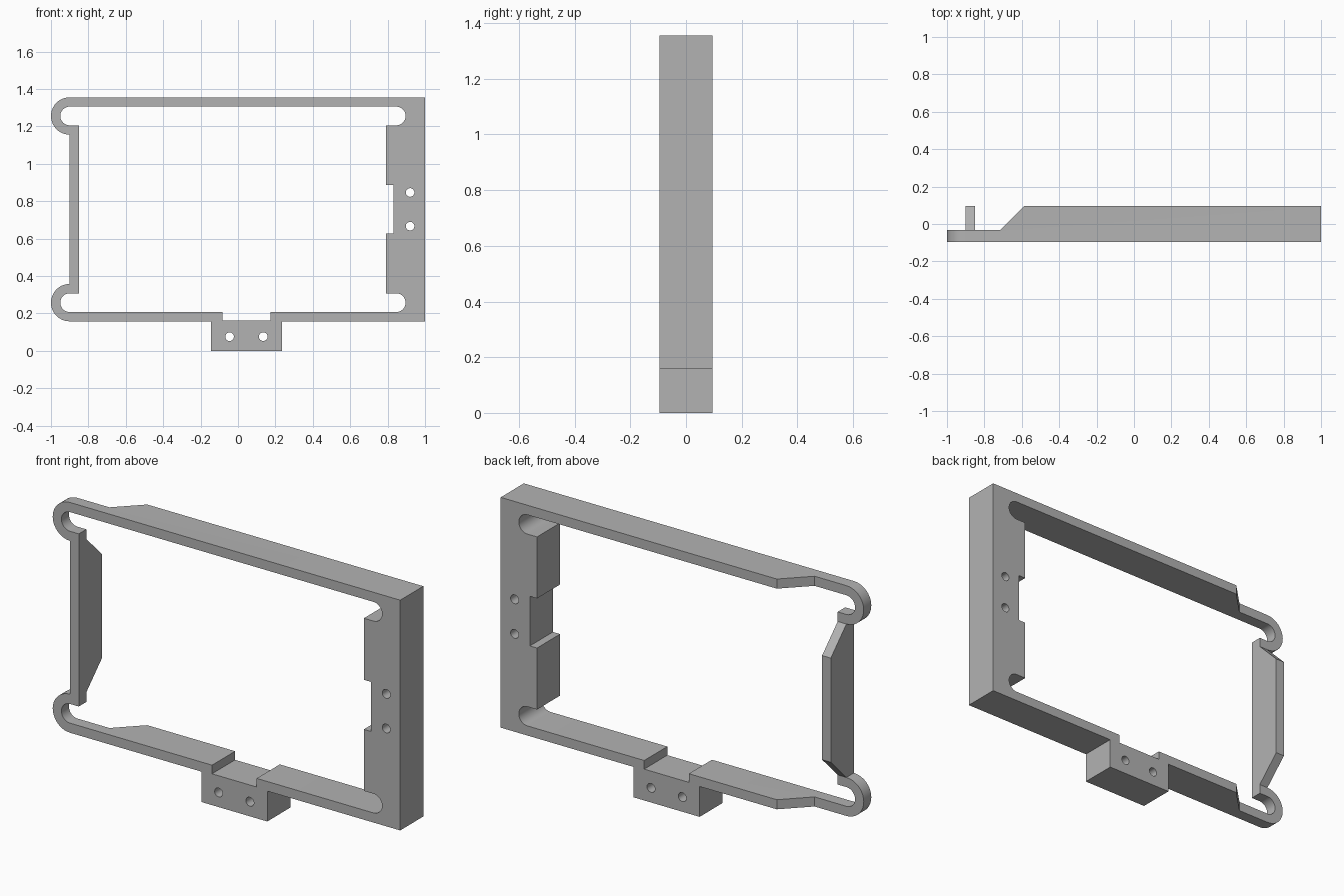
import bpy, bmesh
from math import sin, cos, radians
from mathutils import Vector

cube = bpy.data.objects.get("Cube")
if cube:
    bpy.data.objects.remove(cube)

grey = bpy.data.materials.new("plain grey")
grey.use_nodes = True
grey.diffuse_color = (0.45, 0.45, 0.45, 1)
grey.node_tree.nodes["Principled BSDF"].inputs["Base Color"].default_value = grey.diffuse_color

D = 0.095                   # half depth
STEP = -0.033               # back of the thin flexible section
BOT, TOP = 0.158, 1.356     # outer edges of the frame
MID = (BOT + TOP) / 2
R, T = 0.1, 0.05            # hinge loop radius, wall thickness
LOW, HIGH = BOT + R, TOP - R    # loop and slot centre heights


def arc(cx, cz, r, start, end, steps=20):
    angles = [radians(start + (end - start) * i / steps) for i in range(steps + 1)]
    return [(cx + r * cos(a), cz + r * sin(a)) for a in angles]


def prism(name, points, place, direction):
    """Extrude a 2D outline; place maps it into space."""
    bm = bmesh.new()
    face = bm.faces.new([bm.verts.new(place(u, v)) for u, v in points])
    out = bmesh.ops.extrude_face_region(bm, geom=[face])
    verts = [g for g in out["geom"] if isinstance(g, bmesh.types.BMVert)]
    bmesh.ops.translate(bm, verts=verts, vec=Vector(direction))
    bmesh.ops.recalc_face_normals(bm, faces=bm.faces)
    mesh = bpy.data.meshes.new(name)
    bm.to_mesh(mesh)
    bm.free()
    mesh.materials.append(grey)
    obj = bpy.data.objects.new(name, mesh)
    bpy.context.collection.objects.link(obj)
    return obj


def activate(obj):
    bpy.ops.object.select_all(action='DESELECT')
    obj.select_set(True)
    bpy.context.view_layer.objects.active = obj


def cut(obj, cutter):
    cutter.hide_render = True
    mod = obj.modifiers.new("cut", 'BOOLEAN')
    mod.operation, mod.solver, mod.object = 'DIFFERENCE', 'EXACT', cutter
    activate(obj)
    bpy.ops.object.modifier_apply(modifier=mod.name)
    bpy.data.objects.remove(cutter)


# Frame outline: rails, hinge loops, right block and lower mounting tab
outline = (
    arc(-0.9, HIGH, R, 270, 90)
    + [(1, TOP), (1, BOT), (0.235, BOT), (0.235, 0), (-0.145, 0), (-0.145, BOT)]
    + arc(-0.9, LOW, R, 270, 90)
    + arc(-0.9, LOW, T, 90, 270)
    + [(-0.083, BOT + T), (-0.083, 0.163), (0.174, 0.163), (0.174, BOT + T)]
    + arc(0.846, LOW, T, -90, 90)
    + [(0.791, LOW + T), (0.791, MID - 0.129), (0.832, MID - 0.129),
       (0.832, MID + 0.129), (0.791, MID + 0.129), (0.791, HIGH - T)]
    + arc(0.846, HIGH, T, -90, 90)
    + arc(-0.9, HIGH, T, 90, 270)
)
frame = prism("frame", outline, lambda u, v: (u, -D, v), (0, 2 * D, 0))

# Thin, sloped relief behind the hinge loops
slope = 0.2 - STEP
relief = [(-1.2, STEP), (-0.717, STEP), (-0.717 + slope, 0.2), (-1.2, 0.2)]
cut(frame, prism("relief_cutter", relief, lambda u, v: (u, v, -0.2), (0, 0, 1.8)))

# Screw holes in the right block and the lower tab
for x, z in [(0.92, MID + 0.09), (0.92, MID - 0.09), (-0.045, 0.076), (0.135, 0.076)]:
    hole = arc(x, z, 0.023, 0, 360, 32)[:-1]
    cut(frame, prism("hole_cutter", hole, lambda u, v: (u, -0.3, v), (0, 0.6, 0)))

# Latch bar joining the two hinge loops, with sloped ends at the back
half, thin = HIGH - T - MID, HIGH - R - MID
rise = D - STEP
side = [(-D, half), (STEP, half), (STEP, thin), (D, thin - rise)]
side += [(y, -z) for y, z in reversed(side)]
bar = prism("latch_bar", side, lambda u, v: (-0.9, u, MID + v), (T, 0, 0))

for obj in (frame, bar):
    activate(obj)
    bpy.ops.object.shade_smooth_by_angle(angle=radians(30))
